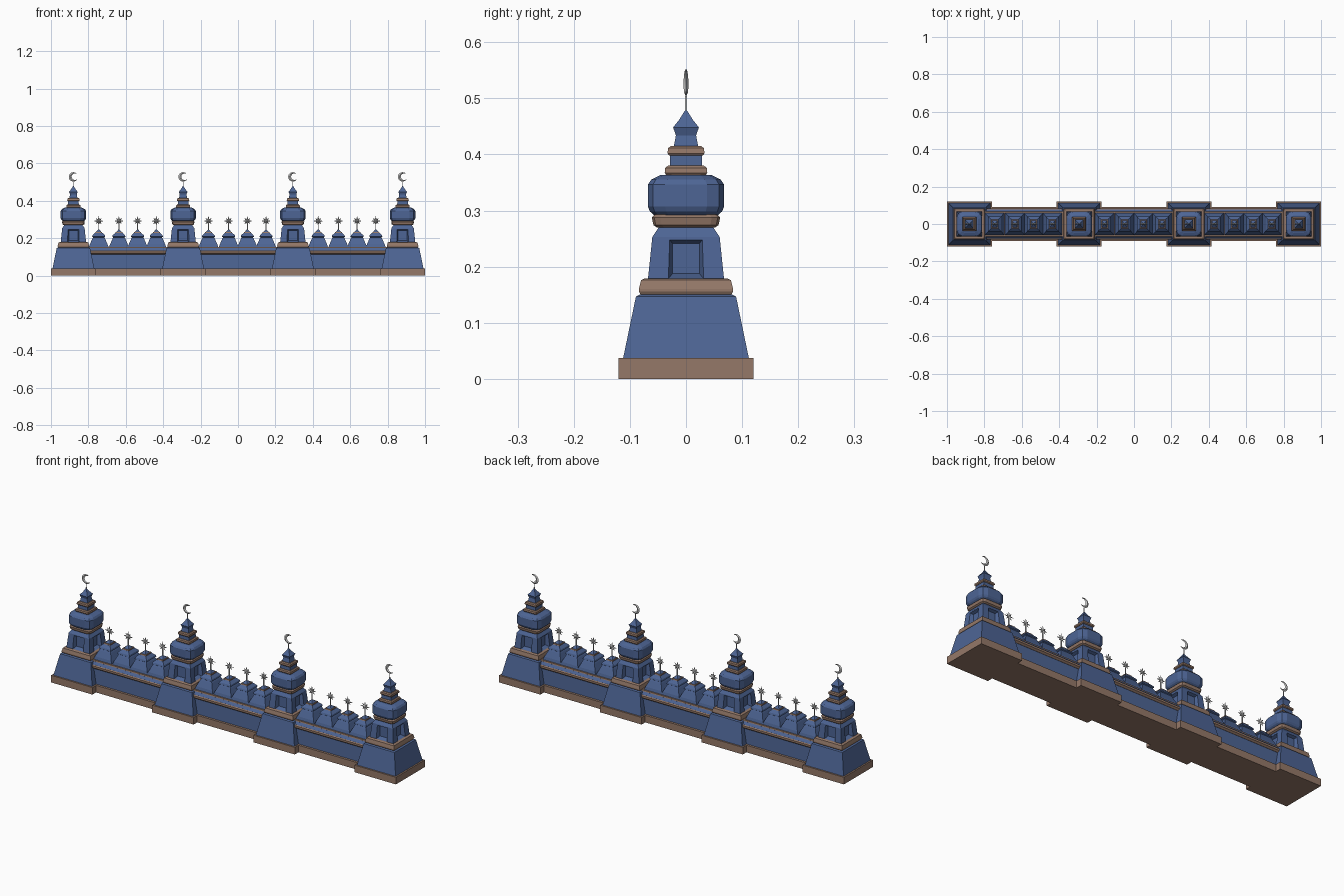
import bpy, bmesh, math
from mathutils import Matrix, Vector

if "Cube" in bpy.data.objects:
    bpy.data.objects.remove(bpy.data.objects["Cube"])


def material(name, rgb):
    m = bpy.data.materials.new(name)
    m.diffuse_color = (*rgb, 1)
    m.use_nodes = True
    m.node_tree.nodes["Principled BSDF"].inputs["Base Color"].default_value = m.diffuse_color
    return m


BLUE = material("blue", (0.075, 0.13, 0.30))
BROWN = material("brown", (0.30, 0.19, 0.14))


def make_mesh(name, verts, faces, mat=None):
    bm = bmesh.new()
    vs = [bm.verts.new(v) for v in verts]
    for f in faces:
        bm.faces.new([vs[i] for i in f])
    bmesh.ops.recalc_face_normals(bm, faces=bm.faces)
    me = bpy.data.meshes.new(name)
    bm.to_mesh(me)
    bm.free()
    if mat:
        me.materials.append(mat)
    return me


def stack(name, profile, mat=None, corner=0.0):
    """Loft of rectangles (half x, half y, z); corner cuts the corners by a fraction."""
    verts, rings = [], []
    for hx, hy, z in profile:
        c = corner * min(hx, hy)
        if corner:
            m = c * 0.29  # two-facet rounded corner
            quad = [(hx, hy - c), (hx - m, hy - m), (hx - c, hy)]
        else:
            quad = [(hx, hy)]
        ring = quad + [(-x, y) for x, y in reversed(quad)]
        ring += [(-x, -y) for x, y in quad] + [(x, -y) for x, y in reversed(quad)]
        rings.append(range(len(verts), len(verts) + len(ring)))
        verts += [(x, y, z) for x, y in ring]
    n = len(rings[0])
    faces = [list(rings[0]), list(rings[-1])]
    for a, b in zip(rings, rings[1:]):
        faces += [(a[i], a[(i + 1) % n], b[(i + 1) % n], b[i]) for i in range(n)]
    return make_mesh(name, verts, faces, mat)


def square(name, pts, mat, corner=0.0):
    return stack(name, [(r, r, z) for r, z in pts], mat, corner)


def place(mesh, x=0.0):
    ob = bpy.data.objects.new(mesh.name, mesh)
    ob.location.x = x
    bpy.context.collection.objects.link(ob)
    return ob


def crescent(name, zc, r):
    """Lens-section crescent opening towards +x."""
    n, verts, faces = 20, [], []
    for i in range(n + 1):
        t = i / n
        a = math.radians(50 + 275 * t)
        w = 0.62 * r * math.sin(math.pi * t) ** 0.8 + 0.0006
        d = Vector((math.cos(a), 0, math.sin(a)))
        th = 0.004 * math.sin(math.pi * t) + 0.0003
        for rad, y in ((r, 0), (r - w / 2, th), (r - w, 0), (r - w / 2, -th)):
            p = d * rad
            verts.append((p.x, y, p.z + zc))
    for i in range(n):
        k = 4 * i
        faces += [(k + j, k + (j + 1) % 4, k + 4 + (j + 1) % 4, k + 4 + j) for j in range(4)]
    faces += [(0, 1, 2, 3), tuple(4 * n + j for j in range(4))]
    return make_mesh(name, verts, faces)


def star(name, zc):
    """Eight-pointed star, thickest in the middle."""
    verts = [(0, -0.006, zc), (0, 0.006, zc)]
    for i in range(16):
        r = 0.011 if i % 2 else (0.027 if i % 4 == 0 else 0.022)
        a = math.pi * i / 8
        verts.append((r * math.cos(a), 0, zc + r * math.sin(a)))
    faces = []
    for i in range(16):
        a, b = 2 + i, 2 + (i + 1) % 16
        faces += [(0, a, b), (1, b, a)]
    return make_mesh(name, verts, faces)


# Tower chamber with a tapered niche cut into each side
chamber = place(square("tower_chamber", [(0.068, 0.176), (0.060, 0.253), (0.046, 0.274)], BLUE))
cutters = []
for k in range(4):
    me = stack("niche_cutter", [(0.024, 0.027, 0.046), (0.034, 0.039, 0.075)], BLUE)
    me.transform(Matrix.Rotation(k * math.pi / 2, 4, 'Z') @ Matrix.Translation((0, 0, 0.2145))
                 @ Matrix.Rotation(math.pi / 2, 4, 'X'))
    cut = place(me)
    cut.hide_render = True
    mod = chamber.modifiers.new("niche", 'BOOLEAN')
    mod.operation, mod.solver, mod.object = 'DIFFERENCE', 'EXACT', cut
    cutters.append(cut)
dg = bpy.context.evaluated_depsgraph_get()
chamber_mesh = bpy.data.meshes.new_from_object(chamber.evaluated_get(dg))
chamber_mesh.name = "tower_chamber"
for ob in cutters + [chamber]:
    bpy.data.objects.remove(ob)

# Remaining tower parts, bottom to top
tower = [
    chamber_mesh,
    square("tower_plinth", [(0.12, 0), (0.12, 0.037)], BROWN),
    square("tower_base", [(0.112, 0.037), (0.09, 0.143), (0.089, 0.147), (0.078, 0.152)], BLUE),
    square("tower_lower_band", [(0.08, 0.149), (0.084, 0.156), (0.084, 0.160), (0.080, 0.176), (0.074, 0.179)], BROWN),
    square("tower_ring", [(0.052, 0.270), (0.058, 0.274), (0.061, 0.288), (0.055, 0.293)], BROWN, 0.25),
    square("tower_dome", [(0.056, 0.291), (0.064, 0.298), (0.068, 0.307), (0.068, 0.346),
                          (0.062, 0.355), (0.046, 0.363)], BLUE, 0.45),
    square("tower_upper_band", [(0.034, 0.362), (0.038, 0.367), (0.037, 0.376), (0.032, 0.380)], BROWN),
    square("tower_neck", [(0.029, 0.378), (0.028, 0.400)], BLUE),
    square("tower_neck_band", [(0.030, 0.398), (0.033, 0.402), (0.032, 0.411), (0.027, 0.415)], BROWN),
    square("tower_cap", [(0.022, 0.413), (0.018, 0.434), (0.023, 0.448), (0.012, 0.462), (0.0015, 0.479)], BLUE),
    square("tower_rod", [(0.002, 0.470), (0.0013, 0.506)], None),
    crescent("crescent_finial", 0.528, 0.025),
]
PITCH = 0.5867
for i in range(4):
    for me in tower:
        place(me, (i - 1.5) * PITCH)

# Wall sections between towers
H = PITCH / 2 - 0.05
wall = [
    stack("wall_plinth", [(H, 0.09, 0), (H, 0.09, 0.037)], BROWN),
    stack("wall_panel", [(H, 0.078, 0.037), (H, 0.074, 0.118)], BLUE),
    stack("wall_cornice", [(H, 0.075, 0.114), (H, 0.084, 0.121), (H, 0.084, 0.131), (H, 0.078, 0.134)], BROWN),
    stack("wall_coping", [(H, 0.078, 0.133), (H, 0.068, 0.147)], BLUE),
    stack("wall_top_band", [(H, 0.068, 0.146), (H, 0.066, 0.153)], BROWN),
]
# Merlons with stars
merlon = [
    stack("merlon_body", [(0.053, 0.058, 0.152), (0.047, 0.054, 0.168), (0.034, 0.040, 0.198), (0.030, 0.036, 0.205)], BLUE),
    stack("merlon_cap", [(0.029, 0.035, 0.204), (0.035, 0.041, 0.208), (0.033, 0.038, 0.216), (0.019, 0.025, 0.229)], BLUE),
    stack("merlon_band", [(0.019, 0.025, 0.228), (0.018, 0.023, 0.234)], BROWN),
    stack("merlon_tip", [(0.014, 0.018, 0.234), (0.003, 0.003, 0.246)], BLUE),
    square("star_rod", [(0.0022, 0.240), (0.0022, 0.285)], None),
    star("star_finial", 0.292),
]
for i in range(3):
    cx = (i - 1) * PITCH
    for me in wall:
        place(me, cx)
    for dx in (-0.158, -0.050, 0.050, 0.150):
        for me in merlon:
            place(me, cx + dx)
